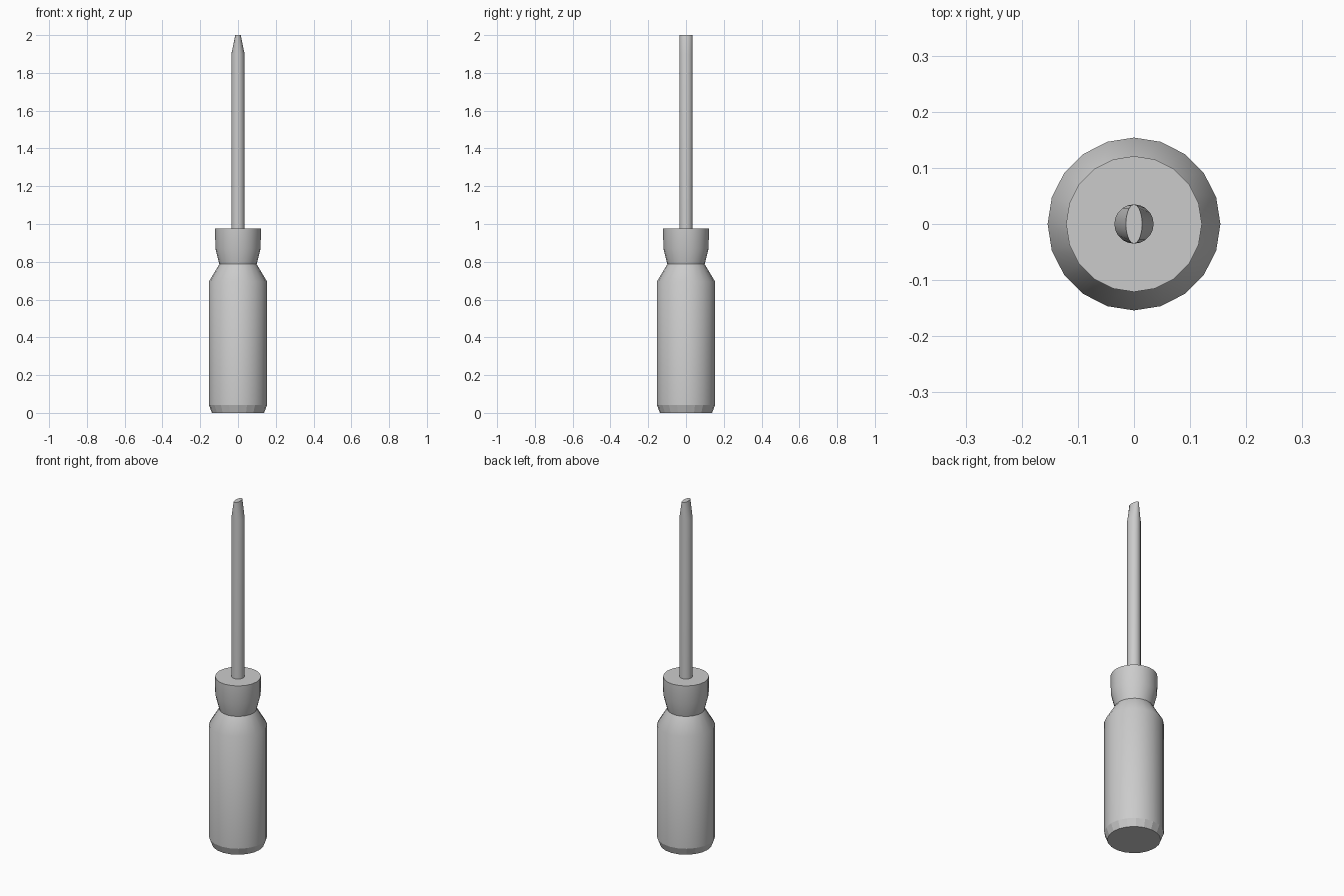
import bpy, bmesh
from math import cos, sin, tau, radians

if "Cube" in bpy.data.objects:
    bpy.data.objects.remove(bpy.data.objects["Cube"])

SIDES = 20


def lathe(name, rings, flat_rings=()):
    """Skin stacked rings given as (z, x radius, y radius) and cap both ends."""
    bm = bmesh.new()
    loops = [[bm.verts.new((rx * cos(tau * i / SIDES), ry * sin(tau * i / SIDES), z))
              for i in range(SIDES)] for z, rx, ry in rings]
    flat = []
    for k, (lo, hi) in enumerate(zip(loops, loops[1:])):
        for i in range(SIDES):
            j = (i + 1) % SIDES
            face = bm.faces.new((lo[i], lo[j], hi[j], hi[i]))
            if k in flat_rings:
                flat.append(face)
    bm.faces.new(loops[0][::-1])
    bm.faces.new(loops[-1])
    bm.faces.index_update()
    flat_ids = [f.index for f in flat]
    mesh = bpy.data.meshes.new(name)
    bm.to_mesh(mesh)
    bm.free()
    obj = bpy.data.objects.new(name, mesh)
    bpy.context.collection.objects.link(obj)
    bpy.ops.object.select_all(action='DESELECT')
    obj.select_set(True)
    bpy.context.view_layer.objects.active = obj
    bpy.ops.object.shade_smooth_by_angle(angle=radians(40))
    for i in flat_ids:
        mesh.polygons[i].use_smooth = False
    return obj


# Handle: faceted base chamfer, straight grip, pinched neck, collar
profile = [(0, 0.138), (0.042, 0.154), (0.695, 0.154),
           (0.787, 0.099), (0.87, 0.12), (0.975, 0.121)]
lathe("handle", [(z, r, r) for z, r in profile], flat_rings=(0,))

# Shaft: round rod flattened in x towards the blade tip
lathe("shaft", [(0.96, 0.035, 0.035), (1.9, 0.035, 0.035), (2.0, 0.0145, 0.035)])
